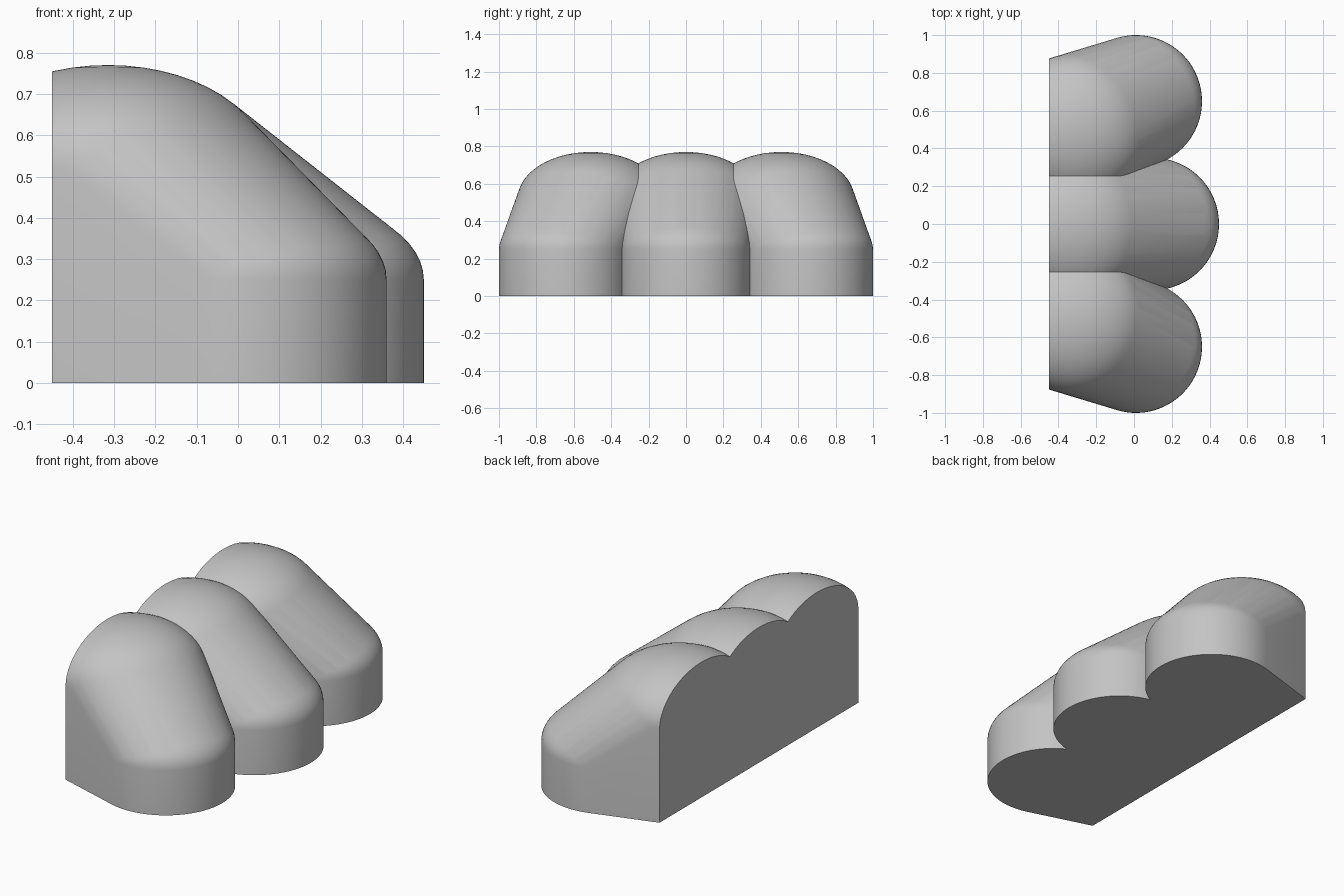
import bpy, bmesh
from math import cos, sin, pi

cube = bpy.data.objects.get("Cube")
if cube:
    bpy.data.objects.remove(cube, do_unlink=True)

BACK_X = -0.45
SEGMENTS = 96
RINGS = 14

grey = bpy.data.materials.new("warm_grey")
grey.use_nodes = True
colour = (0.55, 0.55, 0.55, 1)
grey.diffuse_color = colour
grey.node_tree.nodes["Principled BSDF"].inputs["Base Color"].default_value = colour


def add_dome(bm, x, y, z, radius, height):
    """Half ellipsoid at height z, with its outline repeated on the ground."""
    for i in range(SEGMENTS):
        a = 2 * pi * i / SEGMENTS
        bm.verts.new((x + radius * cos(a), y + radius * sin(a), 0))
        for j in range(RINGS):
            b = pi / 2 * j / RINGS
            r = radius * cos(b)
            bm.verts.new((x + r * cos(a), y + r * sin(a), z + height * sin(b)))
    bm.verts.new((x, y, z + height))


def add_lobe(name, top_y, toe_x, toe_y):
    """Convex skin over a high dome and a low toe, cut flat at the back."""
    bm = bmesh.new()
    add_dome(bm, -0.315, top_y, 0.52, 0.39, 0.25)
    add_dome(bm, toe_x, toe_y, 0.25, 0.35, 0.20)
    hull = bmesh.ops.convex_hull(bm, input=bm.verts[:])
    inner = {g for g in hull["geom_interior"] + hull["geom_unused"]
             if isinstance(g, bmesh.types.BMVert)}
    bmesh.ops.delete(bm, geom=list(inner), context="VERTS")
    cut = bmesh.ops.bisect_plane(bm, geom=bm.verts[:] + bm.edges[:] + bm.faces[:],
                                 plane_co=(BACK_X, 0, 0), plane_no=(-1, 0, 0),
                                 clear_outer=True)
    rim = [g for g in cut["geom_cut"] if isinstance(g, bmesh.types.BMEdge)]
    bmesh.ops.contextual_create(bm, geom=rim)
    # Merge the flat base, back and side walls into single faces
    bmesh.ops.dissolve_limit(bm, angle_limit=0.002, verts=bm.verts[:], edges=bm.edges[:])
    bmesh.ops.recalc_face_normals(bm, faces=bm.faces[:])
    mesh = bpy.data.meshes.new(name)
    bm.to_mesh(mesh)
    bm.free()
    mesh.materials.append(grey)
    obj = bpy.data.objects.new(name, mesh)
    bpy.context.collection.objects.link(obj)
    return obj


# Middle lobe reaches furthest; the outer pair splays sideways
body = add_lobe("three_lobed_body", 0, 0.10, 0)
outer = [add_lobe("outer_lobe", s * 0.51, 0.01, s * 0.65) for s in (-1, 1)]

# Fuse the lobes into one solid
bpy.ops.object.select_all(action="DESELECT")
body.select_set(True)
bpy.context.view_layer.objects.active = body
for lobe in outer:
    fuse = body.modifiers.new("fuse", "BOOLEAN")
    fuse.operation = "UNION"
    fuse.solver = "EXACT"
    fuse.object = lobe
    bpy.ops.object.modifier_apply(modifier=fuse.name)
    bpy.data.objects.remove(lobe, do_unlink=True)

bpy.ops.object.shade_smooth_by_angle(angle=pi / 6)
